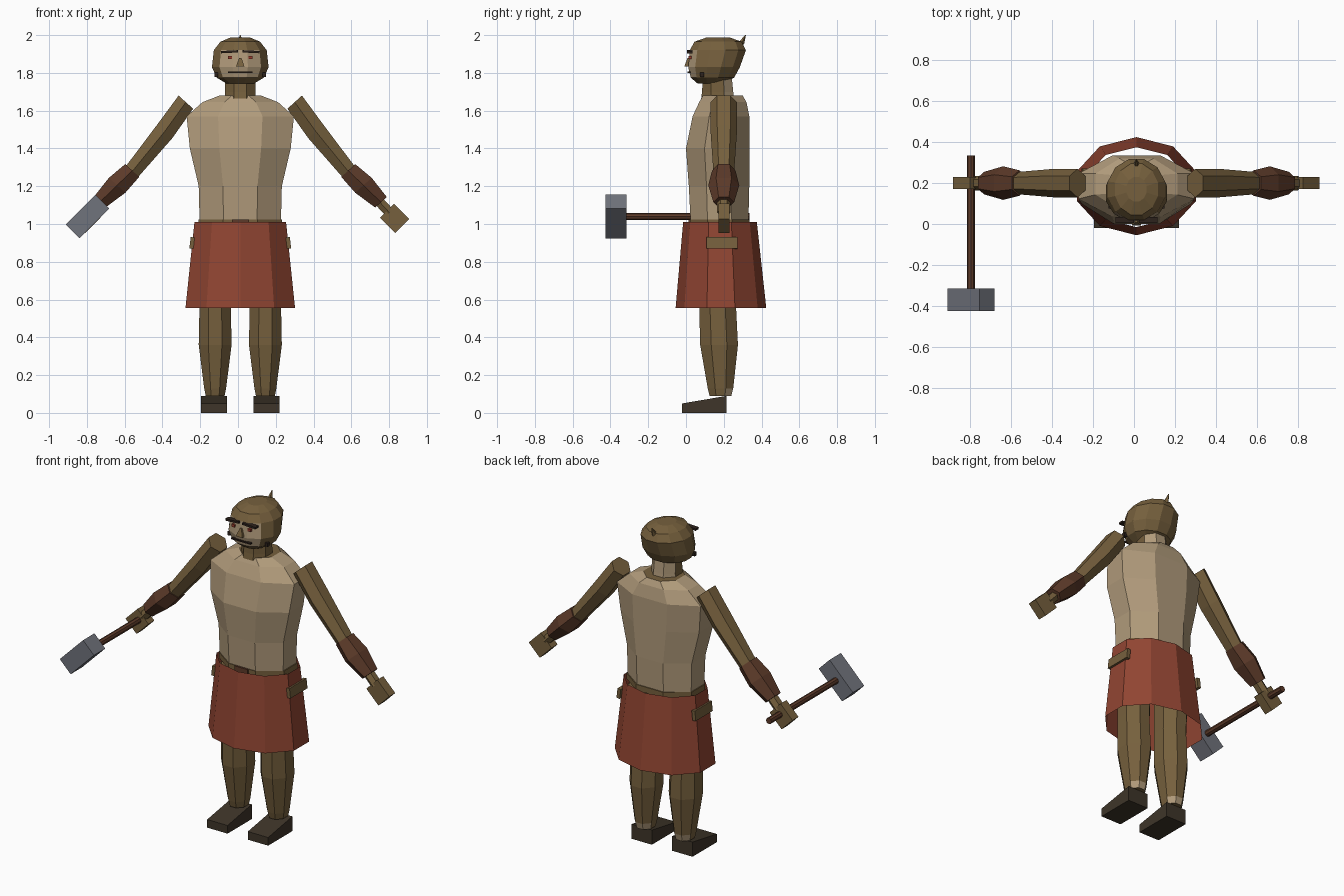
import bpy, bmesh
from math import sin, cos, pi, radians
from mathutils import Vector, Matrix

cube = bpy.data.objects.get("Cube")
if cube:
    bpy.data.objects.remove(cube)

CX = 0.012   # body centre line
UP_RIGHT = radians(-45)


def material(name, rgb):
    lin = [((c / 255 + 0.055) / 1.055) ** 2.4 for c in rgb] + [1]
    m = bpy.data.materials.new(name)
    m.use_nodes = True
    m.diffuse_color = lin
    m.node_tree.nodes["Principled BSDF"].inputs["Base Color"].default_value = lin
    return m


BROWN = material("olive brown", (118, 96, 61))
SKIN = material("tan skin", (177, 155, 123))
RED = material("rust red", (145, 69, 50))
LEATHER = material("dark leather", (92, 58, 41))
STEEL = material("steel grey", (112, 115, 124))
SHOE = material("shoe black brown", (62, 53, 41))
DARK = material("dark line", (45, 34, 28))
EYE = material("eye red", (150, 60, 45))


def finish(name, bm, mats, rule=None):
    bmesh.ops.recalc_face_normals(bm, faces=bm.faces[:])
    if rule:
        for f in bm.faces:
            f.material_index = int(rule(f.calc_center_median(), f.normal))
    me = bpy.data.meshes.new(name)
    bm.to_mesh(me)
    bm.free()
    for m in mats:
        me.materials.append(m)
    ob = bpy.data.objects.new(name, me)
    bpy.context.collection.objects.link(ob)
    return ob


def loft(name, rings, n, mats, u=(1, 0, 0), flat=True, caps=True, rule=None):
    """Skin elliptical rings of (centre, radius along u, radius along y)."""
    bm = bmesh.new()
    u, v = Vector(u), Vector((0, 1, 0))
    shift, grow = (0.5, 1 / cos(pi / n)) if flat else (0, 1)
    loops = []
    for c, ru, rv in rings:
        angles = [2 * pi * (i + shift) / n for i in range(n)]
        loops.append([bm.verts.new(Vector(c) + (u * ru * sin(a) - v * rv * cos(a)) * grow)
                      for a in angles])
    for a, b in zip(loops, loops[1:]):
        for i in range(n):
            j = (i + 1) % n
            bm.faces.new((a[i], a[j], b[j], b[i]))
    if caps:
        bm.faces.new(loops[0])
        bm.faces.new(loops[-1])
    return finish(name, bm, mats, rule)


def upright(rows, x=CX):
    """Rows of z, half width, front y, back y become loft rings."""
    return [((x, (f + b) / 2, z), w, (b - f) / 2) for z, w, f, b in rows]


def box(name, centre, size, mat, turn=0, edit=None):
    bm = bmesh.new()
    bmesh.ops.create_cube(bm, size=1)
    for vert in bm.verts:
        vert.co = Vector(a * b for a, b in zip(vert.co, size))
        if edit:
            edit(vert.co)
    bm.transform(Matrix.Translation(centre) @ Matrix.Rotation(turn, 4, 'Y'))
    return finish(name, bm, [mat])


# Torso and belt
loft("torso", upright([
    (1.00, 0.215, 0.025, 0.33), (1.20, 0.22, 0.015, 0.335),
    (1.40, 0.267, 0.0, 0.335), (1.57, 0.284, 0.035, 0.335),
    (1.645, 0.2, 0.07, 0.32), (1.68, 0.11, 0.09, 0.30)]), 8, [SKIN, BROWN],
    rule=lambda c, n: c.z > 1.67)
loft("belt", upright([(0.99, 0.221, 0.02, 0.336), (1.025, 0.221, 0.02, 0.336)]), 8, [BROWN])
box("buckle", (CX, 0.018, 1.01), (0.09, 0.012, 0.03), LEATHER)

# Open flared skirt with side straps
loft("skirt", upright([(1.01, 0.255, -0.015, 0.375), (0.555, 0.305, -0.055, 0.425)]),
     10, [RED], flat=False, caps=False)

# Neck and head
loft("neck", upright([(1.62, 0.085, 0.075, 0.26), (1.70, 0.08, 0.085, 0.25),
                      (1.80, 0.08, 0.09, 0.24)]), 8, [BROWN, SKIN],
     rule=lambda c, n: n.y > 0.5)
loft("head", upright([
    (1.745, 0.075, 0.06, 0.19), (1.775, 0.125, 0.025, 0.255),
    (1.83, 0.15, 0.012, 0.285), (1.92, 0.14, 0.02, 0.317),
    (1.965, 0.105, 0.045, 0.295), (1.988, 0.05, 0.11, 0.23)]), 12, [BROWN, SKIN],
    rule=lambda c, n: n.y < -0.7 and 1.775 < c.z < 1.925)
loft("hair_tuft", [((CX, 0.285, 1.95), 0.014, 0.018), ((CX, 0.315, 2.0), 0.002, 0.002)],
     5, [BROWN])
loft("nose", [((CX, 0.012, 1.835), 0.022, 0.02), ((CX, 0.014, 1.88), 0.006, 0.006)],
     4, [BROWN])
box("mouth", (CX, 0.016, 1.803), (0.13, 0.016, 0.008), DARK)

for s, side in ((1, "left"), (-1, "right")):
    def at(x, y, z):
        return (CX + s * x, y, z)

    # Face details
    box(side + "_eyebrow", at(0.057, 0.02, 1.912), (0.09, 0.03, 0.012), DARK, s * 0.05)
    box(side + "_eye", at(0.054, 0.02, 1.882), (0.02, 0.016, 0.016), EYE)
    box(side + "_jaw_stud", at(0.128, 0.085, 1.79), (0.018, 0.02, 0.022), DARK)

    # Strap against the skirt
    box(side + "_strap", at(0.255, 0.19, 0.9), (0.022, 0.165, 0.06), BROWN, s * UP_RIGHT / 7)

    # Arm, cuff, wrist and hand follow one slanting line
    across = (s * 0.74, 0, 0.67)
    loft(side + "_arm", [(at(0.288, 0.2, 1.645), 0.06, 0.07), (at(0.40, 0.2, 1.49), 0.062, 0.07),
                         (at(0.575, 0.2, 1.275), 0.05, 0.055)],
         6, [BROWN], across, flat=False)
    loft(side + "_cuff", [(at(0.572, 0.2, 1.283), 0.058, 0.062), (at(0.652, 0.2, 1.205), 0.068, 0.082),
                          (at(0.745, 0.2, 1.115), 0.048, 0.055)],
         6, [LEATHER], across, flat=False)
    loft(side + "_wrist", [(at(0.73, 0.2, 1.125), 0.03, 0.035), (at(0.79, 0.2, 1.06), 0.03, 0.035)],
         6, [BROWN], across, flat=False)
    box(side + "_hand", at(0.818, 0.2, 1.03), (0.105, 0.058, 0.115), BROWN, s * UP_RIGHT)

    # Leg with bare ankle at the back, and wedge shoe
    loft(side + "_leg", upright([
        (0.09, 0.05, 0.125, 0.24), (0.13, 0.058, 0.115, 0.25), (0.36, 0.087, 0.075, 0.275),
        (0.56, 0.083, 0.07, 0.265), (0.95, 0.09, 0.08, 0.28)], CX + s * 0.133),
        8, [BROWN, SKIN], rule=lambda c, n: c.z < 0.13 and n.y > 0.5)

    def slope(co):
        if co.z > 0 and co.y < 0:
            co.z -= 0.04
    box(side + "_shoe", at(0.138, 0.0975, 0.045), (0.138, 0.235, 0.09), SHOE, edit=slope)

# Hammer held in the right hand
box("hammer_head", (-0.797, -0.37, 1.04), (0.224, 0.11, 0.104), STEEL, UP_RIGHT)
bm = bmesh.new()
bmesh.ops.create_cone(bm, cap_ends=True, segments=8, radius1=0.019, radius2=0.019, depth=0.66)
bm.transform(Matrix.Translation((-0.797, 0.005, 1.04)) @ Matrix.Rotation(pi / 2, 4, 'X'))
finish("hammer_handle", bm, [LEATHER])
